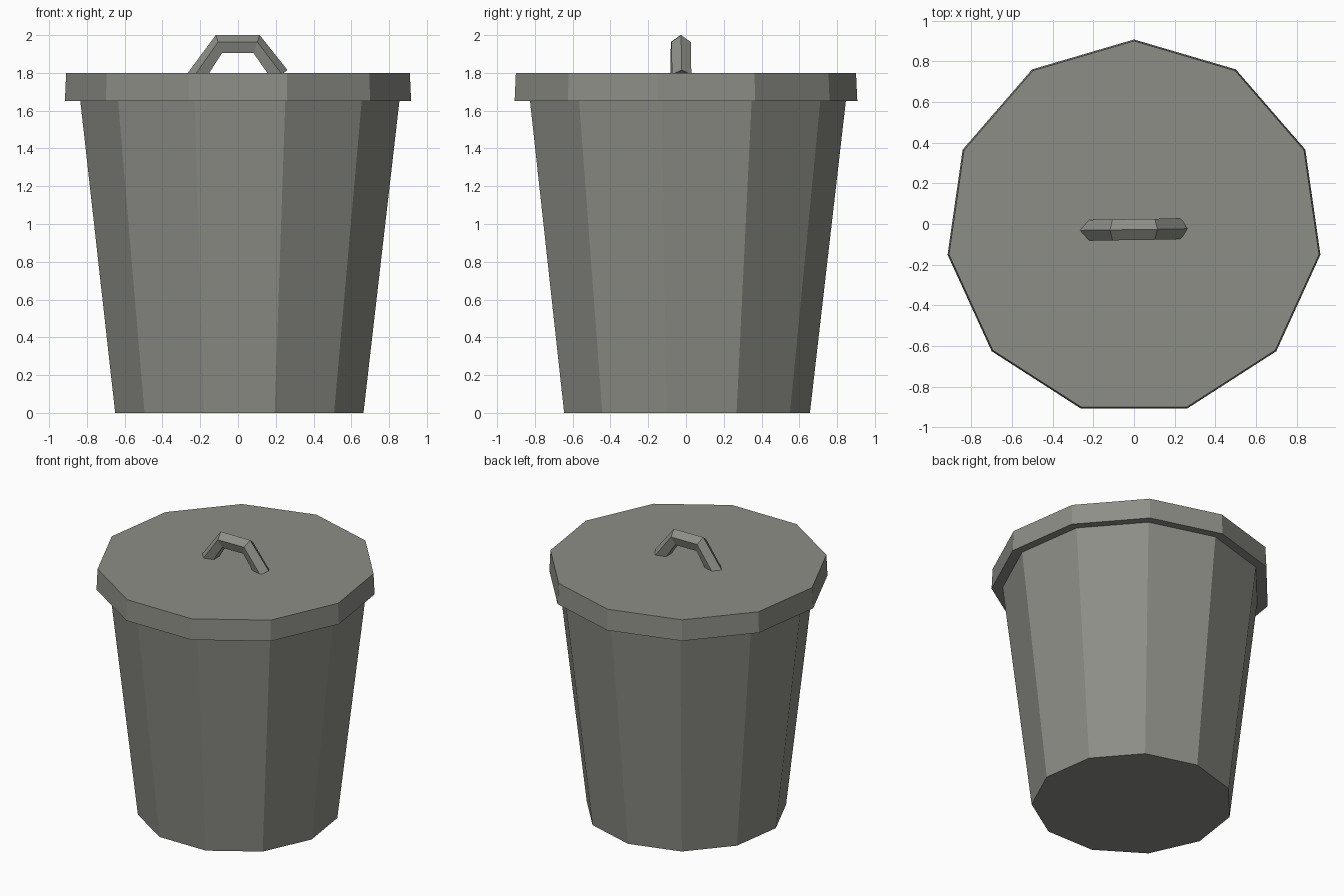
import bpy
import bmesh
from math import sin, cos, tau
from mathutils import Vector

SIDES = 11

# Remove the default object
cube = bpy.data.objects.get("Cube")
if cube:
    bpy.data.objects.remove(cube, do_unlink=True)

# One painted-metal colour for every part
grey = bpy.data.materials.new("warm_grey_metal")
grey.use_nodes = True
colour = (0.27, 0.27, 0.245, 1.0)
grey.diffuse_color = colour
grey.node_tree.nodes["Principled BSDF"].inputs["Base Color"].default_value = colour


def loft(name, rings):
    """Skin a closed, flat-shaded solid through rings of equal point count."""
    bm = bmesh.new()
    loops = [[bm.verts.new(p) for p in ring] for ring in rings]
    for low, high in zip(loops, loops[1:]):
        for i in range(len(low)):
            j = (i + 1) % len(low)
            bm.faces.new((low[i], low[j], high[j], high[i]))
    bm.faces.new(loops[0][::-1])
    bm.faces.new(loops[-1])
    bmesh.ops.recalc_face_normals(bm, faces=bm.faces)
    mesh = bpy.data.meshes.new(name)
    bm.to_mesh(mesh)
    bm.free()
    mesh.materials.append(grey)
    obj = bpy.data.objects.new(name, mesh)
    bpy.context.collection.objects.link(obj)
    return obj


def level_ring(radius, x, y, z):
    """Horizontal polygon with one corner pointing to the back."""
    return [(x + radius * sin(tau * i / SIDES), y + radius * cos(tau * i / SIDES), z)
            for i in range(SIDES)]


def grip_ring(centre, up, half=0.054):
    """Five-sided handle section with its ridge along the up direction."""
    c, u, side = Vector(centre), Vector(up), Vector((0, half, 0))
    return [c + u * cos(tau * i / 5) + side * sin(tau * i / 5) for i in range(5)]


# Tapered bin body, running up inside the lid
loft("bin_body", [level_ring(0.664, 0.007, -0.008, 0),
                  level_ring(0.859, 0.01, -0.007, 1.7)])

# Overhanging lid
loft("lid", [level_ring(0.926, 0, -0.019, 1.65),
             level_ring(0.919, 0, -0.019, 1.8)])

# Bent handle, its ends sunk into the lid
loft("lid_handle", [
    grip_ring((-0.225, -0.031, 1.765), (-0.042, 0, 0.033)),
    grip_ring((-0.1, -0.029, 1.947), (-0.018, 0, 0.053)),
    grip_ring((0.097, -0.026, 1.947), (0.018, 0, 0.053)),
    grip_ring((0.22, -0.023, 1.782), (0.042, 0, 0.033)),
])
